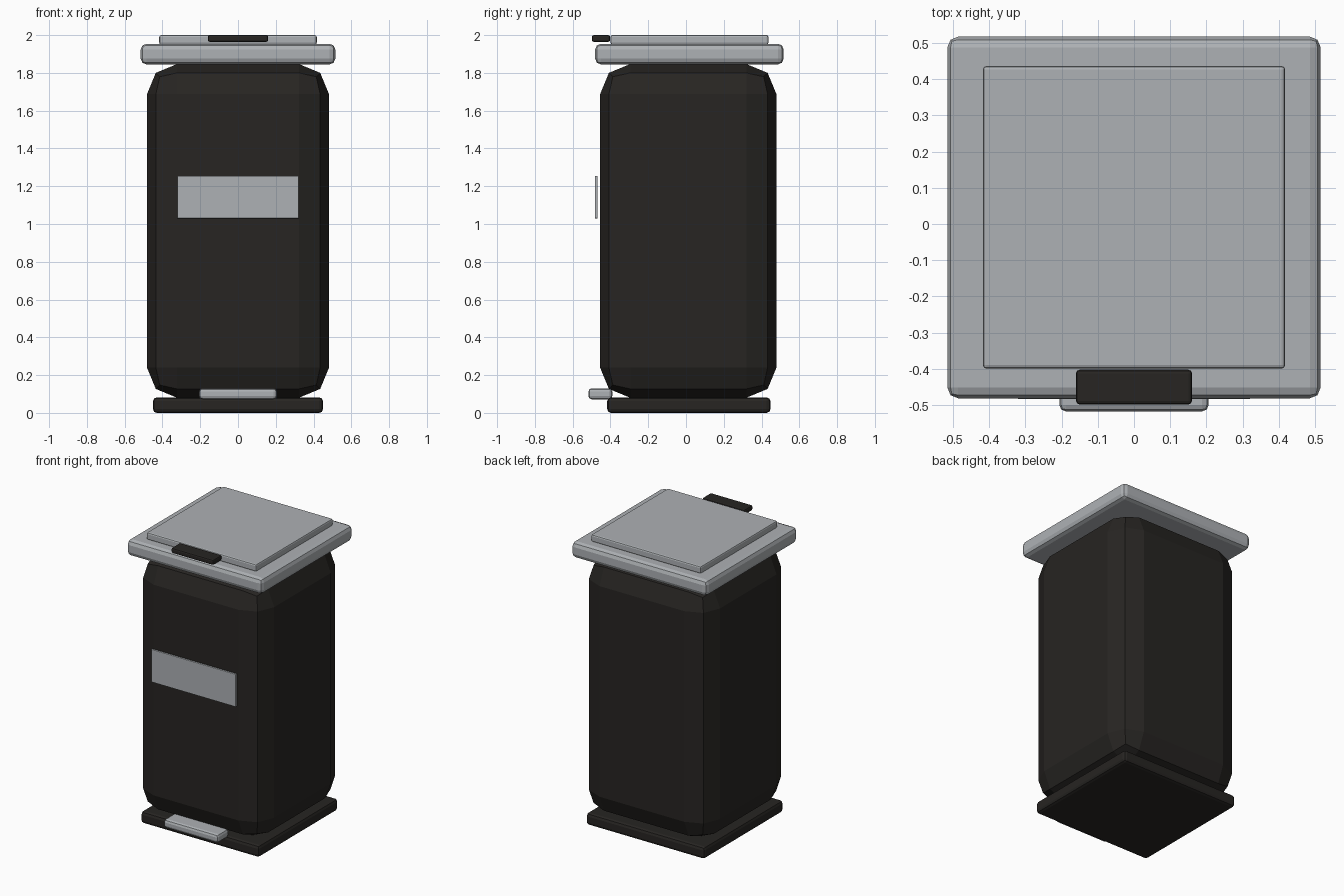
import bpy, bmesh
from mathutils import Vector

if "Cube" in bpy.data.objects:
    bpy.data.objects.remove(bpy.data.objects["Cube"])


def material(name, rgb):
    m = bpy.data.materials.new(name)
    m.diffuse_color = (*rgb, 1)
    m.use_nodes = True
    m.node_tree.nodes["Principled BSDF"].inputs["Base Color"].default_value = m.diffuse_color
    return m


dark = material("dark_plastic", (0.02, 0.018, 0.016))
grey = material("grey_metal", (0.42, 0.44, 0.46))


def box(name, x, y, z, bevel, mat):
    """Bevelled box: half width x, (min, max) ranges for y and z."""
    lo, hi = Vector((-x, y[0], z[0])), Vector((x, y[1], z[1]))
    bm = bmesh.new()
    bmesh.ops.create_cube(bm, size=1)
    for v in bm.verts:
        v.co = (lo + hi) / 2 + Vector(c * s for c, s in zip(v.co, hi - lo))
    bmesh.ops.bevel(bm, geom=bm.edges[:], offset=bevel, segments=2,
                    profile=0.5, affect='EDGES')
    mesh = bpy.data.meshes.new(name)
    bm.to_mesh(mesh)
    bm.free()
    mesh.materials.append(mat)
    obj = bpy.data.objects.new(name, mesh)
    bpy.context.collection.objects.link(obj)
    return obj


# Bin body on its base
box("base", 0.45, (-0.417, 0.447), (0.0, 0.082), 0.02, dark)
box("body", 0.482, (-0.455, 0.479), (0.08, 1.847), 0.16, dark)

# Lid with raised panel and front handle
box("lid", 0.515, (-0.481, 0.517), (1.845, 1.954), 0.03, grey)
box("lid_panel", 0.417, (-0.399, 0.436), (1.95, 2.0), 0.01, grey)
box("lid_handle", 0.16, (-0.498, -0.402), (1.964, 2.0), 0.01, dark)

# Front plate and foot pedal
box("front_plate", 0.321, (-0.483, -0.468), (1.03, 1.254), 0.002, grey)
box("foot_pedal", 0.206, (-0.517, -0.39), (0.072, 0.13), 0.018, grey)
